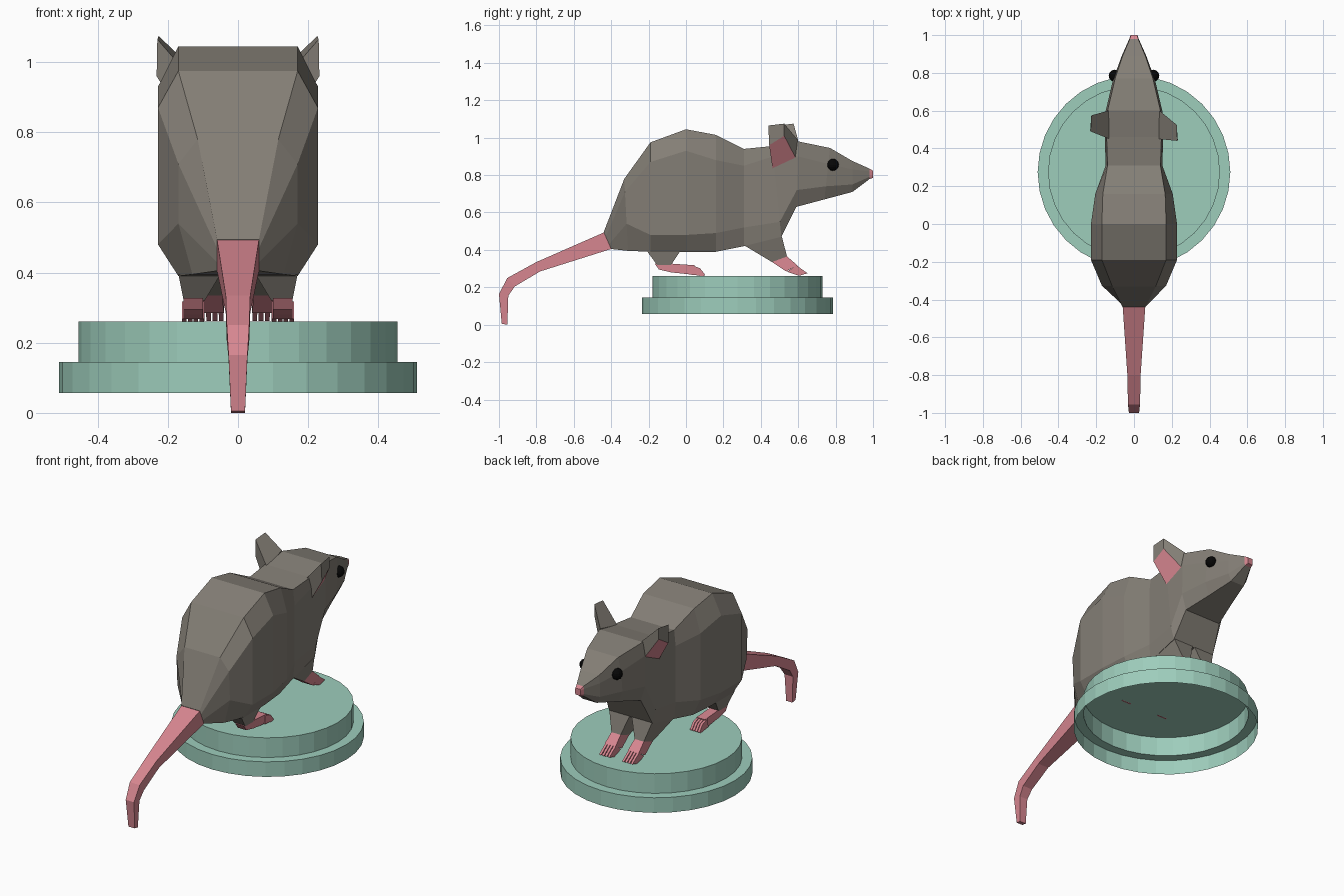
import bpy, bmesh
from math import cos, sin, pi
from mathutils import Vector

cube = bpy.data.objects.get("Cube")
if cube:
    bpy.data.objects.remove(cube, do_unlink=True)


def material(name, color):
    m = bpy.data.materials.new(name)
    m.use_nodes = True
    m.diffuse_color = (*color, 1)
    m.node_tree.nodes["Principled BSDF"].inputs["Base Color"].default_value = (*color, 1)
    return m


FUR = material("grey fur", (0.23, 0.21, 0.18))
SKIN = material("pink skin", (0.68, 0.24, 0.28))
MINT = material("mint plastic", (0.34, 0.61, 0.50))
BLACK = material("black", (0.002, 0.002, 0.002))


def loft(name, rings, *mats, caps=True, close=True):
    """Skin a list of equal point rings into one flat-shaded object."""
    bm = bmesh.new()
    loops = [[bm.verts.new(p) for p in ring] for ring in rings]
    n = len(loops[0])
    for a, b in zip(loops, loops[1:]):
        for i in range(n):
            j = (i + 1) % n
            bm.faces.new((a[i], a[j], b[j], b[i]))
    if caps:
        bm.faces.new(loops[0][::-1])
    if close:
        bm.faces.new(loops[-1])
    bmesh.ops.recalc_face_normals(bm, faces=bm.faces)
    mesh = bpy.data.meshes.new(name)
    bm.to_mesh(mesh)
    bm.free()
    for m in mats:
        mesh.materials.append(m)
    obj = bpy.data.objects.new(name, mesh)
    bpy.context.collection.objects.link(obj)
    return obj


def body_ring(yt, yb, zt, zhi, zlo, zb, wt, ws, wb):
    """Eight-sided slice leaning from (yt, zt) to (yb, zb)."""
    half = [(wt, zt), (ws, zhi), (ws, zlo), (wb, zb)]
    outline = half + [(-x, z) for x, z in reversed(half)]
    return [(x, yb + (yt - yb) * (z - zb) / (zt - zb), z) for x, z in outline]


def box_ring(x0, x1, back, front):
    """Four corners between a back and a front (y, z) point."""
    return [(x0, *back), (x1, *back), (x1, *front), (x0, *front)]


# Body and head, with a pink nose tip
body = loft("body", [body_ring(*r) for r in (
    (-.44, -.40, .495, .47, .43, .405, .06, .06, .06),
    (-.33, -.31, .78, .71, .54, .395, .115, .17, .13),
    (-.19, -.19, .975, .87, .48, .39, .17, .228, .17),
    (0, 0, 1.045, .93, .48, .39, .17, .228, .17),
    (.16, .16, 1.015, .88, .49, .39, .165, .205, .155),
    (.31, .31, .94, .85, .52, .42, .14, .15, .14),
    (.46, .51, .955, .90, .55, .47, .145, .155, .14),
    (.60, .59, .98, .90, .72, .63, .14, .15, .12),
    (.77, .74, .945, .86, .74, .67, .1, .112, .08),
    (.89, .89, .875, .83, .75, .71, .06, .065, .045),
    (.98, .98, .835, .82, .79, .778, .022, .025, .02),
    (1, 1, .823, .815, .795, .785, .016, .018, .016))], FUR, SKIN)
for f in body.data.polygons:
    f.material_index = int(f.center.y > .98)

# Tail: square sections given by upper and lower edge
loft("tail", [box_ring(-w, w, lo, hi) for w, hi, lo in (
    (.06, (-.435, .495), (-.40, .405)),
    (.035, (-.80, .335), (-.78, .285)),
    (.032, (-.955, .25), (-.915, .205)),
    (.027, (-1, .165), (-.95, .155)),
    (.02, (-.985, .005), (-.955, 0)))], SKIN)

for side, s in (("left", 1), ("right", -1)):
    # Ear: wedge from head to a thin tip, pink on the lower front
    dy = 0 if s > 0 else .05
    base = [(.13, .45, .95), (.135, .60, .985), (.14, .593, .88), (.145, .465, .82)]
    tip = [(.230, .44, 1.065), (.226, .525, 1.075), (.226, .525, 1.01), (.232, .445, .96)]
    ear = loft(side + "_ear", [[(s * x, y, z) for x, y, z in base],
                               [(s * x, y + dy, z) for x, y, z in tip]], FUR, SKIN)
    lower = Vector((s * .185, .507 + dy / 2, .92))
    min(ear.data.polygons, key=lambda f: (f.center - lower).length).material_index = 1

    # Eye
    bpy.ops.mesh.primitive_uv_sphere_add(segments=12, ring_count=8, radius=.032,
                                         location=(s * .102, .785, .855))
    eye = bpy.context.object
    eye.name = side + "_eye"
    eye.data.materials.append(BLACK)

    # Front leg and paw
    loft(side + "_front_leg", [box_ring(s * .005, s * .14, (.31, .425), (.51, .48)),
                               box_ring(s * .045, s * .105, (.46, .335), (.54, .365))], FUR)
    loft(side + "_front_paw", [box_ring(s * .045, s * .105, (.46, .335), (.54, .365)),
                               box_ring(s * .04, s * .11, (.535, .285), (.595, .318))], SKIN)
    for i in range(4):
        x = .041 + i * .018
        loft(f"{side}_front_toe_{i + 1}", [
            box_ring(s * x, s * (x + .014), (.54, .283), (.59, .318)),
            box_ring(s * x, s * (x + .013), (.605, .262), (.65, .275))], SKIN)

    # Hind leg and long foot
    loft(side + "_hind_leg", [box_ring(s * .05, s * .17, (-.21, .395), (-.03, .395)),
                              box_ring(s * .095, s * .155, (-.155, .32), (-.08, .32))], FUR)
    loft(side + "_hind_foot", [box_ring(s * .1, s * .155, lo, hi) for lo, hi in (
        ((-.145, .295), (-.168, .328)),
        ((-.08, .28), (-.07, .326)),
        ((.03, .268), (.045, .318)))], SKIN)
    for i in range(4):
        x = .097 + i * .0165
        loft(f"{side}_hind_toe_{i + 1}", [box_ring(s * x, s * (x + .013), lo, hi) for lo, hi in (
            ((.02, .268), (.03, .318)),
            ((.06, .264), (.075, .302)),
            ((.09, .258), (.103, .266)))], SKIN)

# Stand: stepped cap, open underneath
stand = [[(r * cos(2 * pi * i / 32), .275 + r * sin(2 * pi * i / 32), z) for i in range(32)]
         for r, z in ((.51, .057), (.51, .145), (.455, .145), (.455, .26))]
loft("stand", stand, MINT, caps=False)
